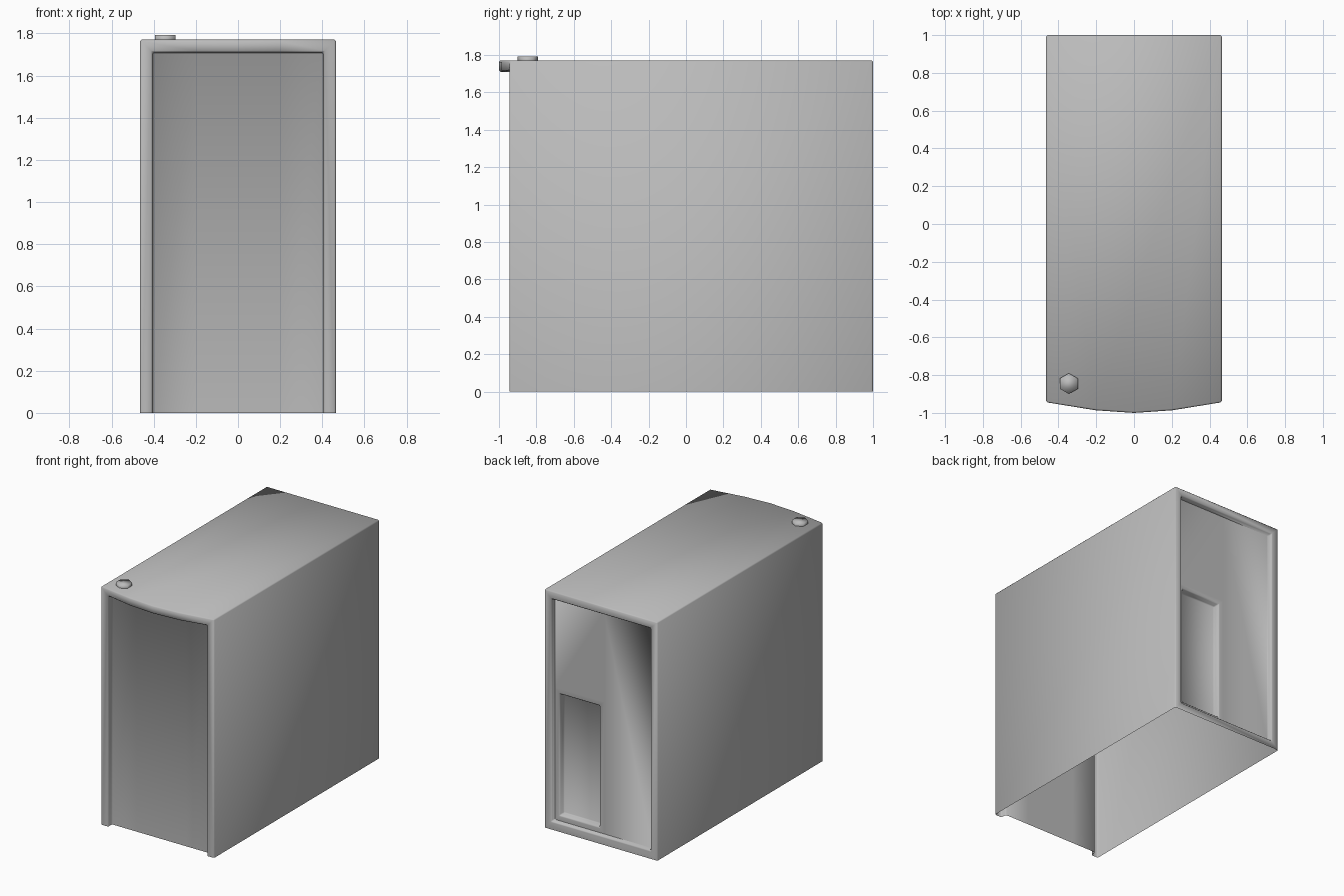
import bpy, bmesh, math

cube = bpy.data.objects.get("Cube")
if cube:
    bpy.data.objects.remove(cube, do_unlink=True)

W, H, RIM = 0.465, 1.77, 0.06
FRONT, BACK = -0.945, 1.0
IW, IH = W - RIM, H - RIM
FRONT_PANEL, BACK_PANEL, POCKET = -0.9, 0.96, 0.91

grey = bpy.data.materials.new("grey")
grey.use_nodes = True
colour = (0.5, 0.5, 0.5, 1)
grey.diffuse_color = colour
grey.node_tree.nodes["Principled BSDF"].inputs["Base Color"].default_value = colour


def add_object(name, bm, bevel):
    mesh = bpy.data.meshes.new(name)
    bmesh.ops.remove_doubles(bm, verts=bm.verts, dist=0.0001)
    bmesh.ops.recalc_face_normals(bm, faces=bm.faces)
    for f in bm.faces:
        f.smooth = True
    bm.to_mesh(mesh)
    bm.free()
    mesh.materials.append(grey)
    obj = bpy.data.objects.new(name, mesh)
    bpy.context.collection.objects.link(obj)
    if bevel:
        mod = obj.modifiers.new("soft_edges", "BEVEL")
        mod.width = bevel
        mod.segments = 1
        mod.limit_method = "ANGLE"
        mod.angle_limit = math.radians(40)
    return obj


bm = bmesh.new()


def face(*pts):
    bm.faces.new([bm.verts.new(p) for p in pts])


def rect(x0, x1, z0, z1, y):
    return [(x0, y, z0), (x1, y, z0), (x1, y, z1), (x0, y, z1)]


def frame(a, b):
    # ring of quads joining two four-cornered loops
    for i in range(4):
        j = (i + 1) % 4
        face(a[i], a[j], b[j], b[i])


def bow(x):
    return FRONT - (1 + FRONT) * (1 - (x / IW) ** 2)


# Bowed front rim above the front panel
xs = [-IW, -IW / 2, 0, IW / 2, IW]
inner = [(x, bow(x), IH) for x in xs]
outer = [(-W, FRONT, H)] + [(x, bow(x), H) for x in xs[1:-1]] + [(W, FRONT, H)]
for i in range(4):
    face(outer[i], outer[i + 1], inner[i + 1], inner[i])
    a, b = xs[i], xs[i + 1]
    face(inner[i], inner[i + 1], (b, FRONT_PANEL, IH), (a, FRONT_PANEL, IH))

# Top and side walls, side rims and recess walls (underside stays open)
face(*outer, (W, BACK, H), (-W, BACK, H))
for s in (-1, 1):
    face((s * W, FRONT, 0), (s * W, BACK, 0), (s * W, BACK, H), (s * W, FRONT, H))
    face((s * W, FRONT, 0), (s * W, FRONT, H), (s * IW, FRONT, IH), (s * IW, FRONT, 0))
    face((s * IW, FRONT, 0), (s * IW, FRONT, IH),
         (s * IW, FRONT_PANEL, IH), (s * IW, FRONT_PANEL, 0))

# Front panel
for a, b in zip(xs, xs[1:]):
    face(*rect(a, b, 0, IH, FRONT_PANEL))

# Back rim and recess
opening = rect(-IW, IW, RIM, IH, BACK)
frame(rect(-W, W, 0, H, BACK), opening)
frame(opening, rect(-IW, IW, RIM, IH, BACK_PANEL))

# Back panel: plain half, upper quarter, and lower quarter with a pocket
SPLIT, M = 1.04, 0.04
face(*rect(-IW, 0, RIM, IH, BACK_PANEL))
face(*rect(0, IW, SPLIT, IH, BACK_PANEL))
mouth = rect(M, IW - M, RIM + M, SPLIT - M, BACK_PANEL)
floor = rect(M, IW - M, RIM + M, SPLIT - M, POCKET)
frame(rect(0, IW, RIM, SPLIT, BACK_PANEL), mouth)
frame(mouth, floor)
face(*floor)
add_object("case", bm, 0.008)

# Hexagonal button on top
bm = bmesh.new()
bmesh.ops.create_cone(bm, cap_ends=True, segments=6, radius1=0.055, radius2=0.055, depth=0.04)
button = add_object("button", bm, 0)
button.location = (-0.345, -0.845, H + 0.002)
